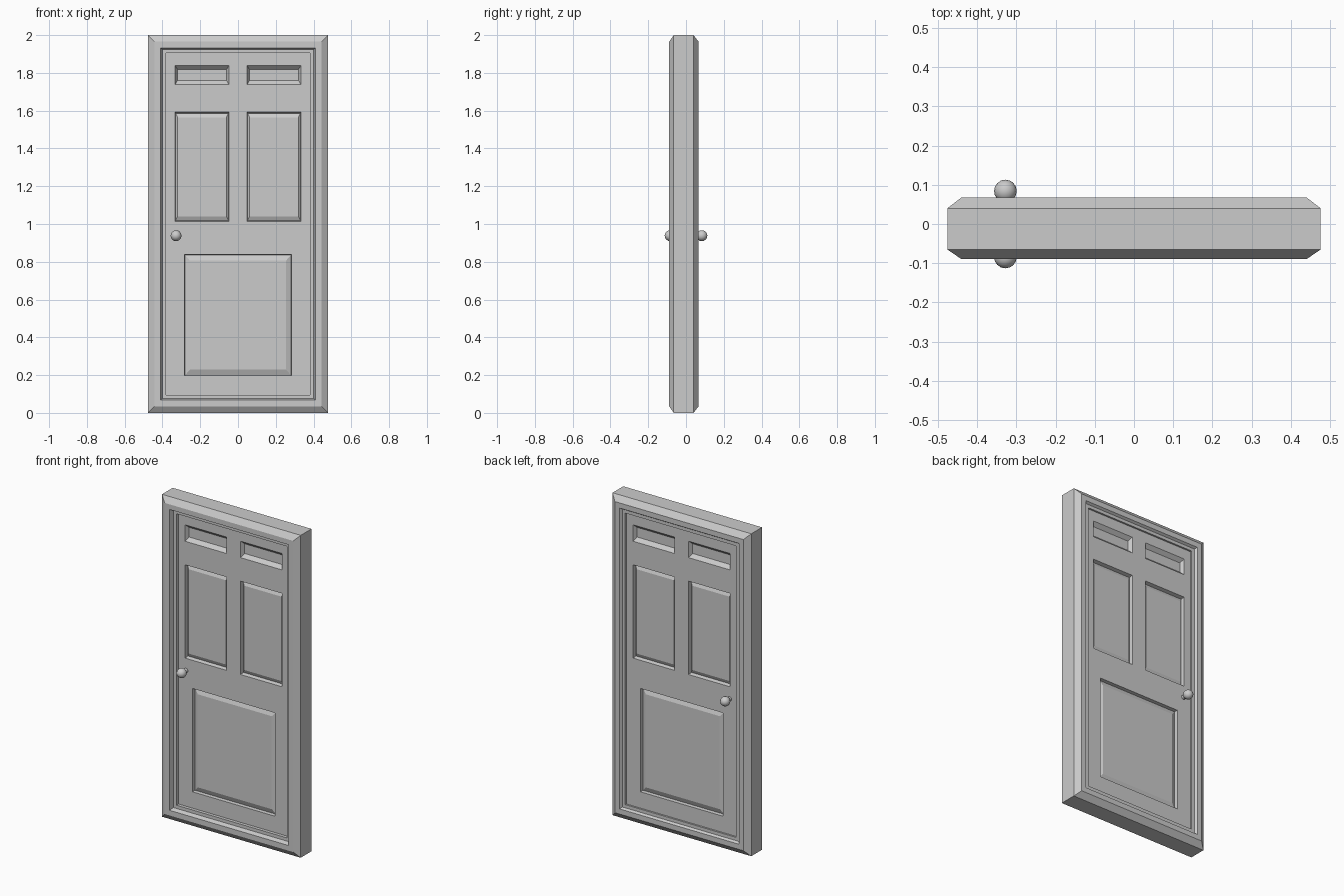
import bpy, bmesh, math
from mathutils import Matrix

if "Cube" in bpy.data.objects:
    bpy.data.objects.remove(bpy.data.objects["Cube"])


def finish(name, bm):
    bmesh.ops.recalc_face_normals(bm, faces=bm.faces)
    me = bpy.data.meshes.new(name)
    bm.to_mesh(me)
    bm.free()
    ob = bpy.data.objects.new(name, me)
    bpy.context.collection.objects.link(ob)
    return ob


def rect(bm, x0, x1, z0, z1, y, ix=0.0, iz=0.0):
    """Rectangle of four vertices, inset by ix and iz."""
    return [bm.verts.new((x, y, z)) for x, z in (
        (x0 + ix, z0 + iz), (x1 - ix, z0 + iz), (x1 - ix, z1 - iz), (x0 + ix, z1 - iz))]


def bridge(bm, a, b):
    for i in range(4):
        j = (i + 1) % 4
        bm.faces.new((a[i], a[j], b[j], b[i]))


def stack(bm, rings):
    """Closed solid from a series of rectangular rings."""
    for a, b in zip(rings, rings[1:]):
        bridge(bm, a, b)
    bm.faces.new(rings[0])
    bm.faces.new(rings[-1])


# Frame: stepped moulding section (inset, y) carried round the rectangle
section = [(0, -.065), (.035, -.089), (.067, -.089), (.076, -.062), (.096, -.062),
           (.096, .053), (.076, .053), (.067, .067), (.035, .067), (0, .04)]
bm = bmesh.new()
rings = [rect(bm, -.476, .476, 0, 2, y, i, i) for i, y in section]
for k in range(len(rings)):
    bridge(bm, rings[k], rings[(k + 1) % len(rings)])
finish("door_frame", bm)

# Door leaf
D = .042
bm = bmesh.new()
stack(bm, [rect(bm, -.384, .384, .096, 1.908, y) for y in (-D, D)])
door = finish("door_leaf", bm)

# Panel recesses: outline, then steps of (x inset, z inset, depth)
small = [(0, 0, 0), (.012, .021, .022)]
tall = [(0, 0, 0), (.003, .006, .022), (.014, .028, .012)]
wide = [(0, 0, 0), (.002, .002, .022), (.029, .032, .01)]
panels = [(-.333, -.048, 1.738, 1.84, small), (.048, .333, 1.738, 1.84, small),
          (-.333, -.048, 1.013, 1.592, tall), (.048, .333, 1.013, 1.592, tall),
          (-.283, .283, .197, .838, wide)]
bm = bmesh.new()
for side in (-1, 1):
    for x0, x1, z0, z1, steps in panels:
        loops = [rect(bm, x0, x1, z0, z1, side * (D + .02))]
        loops += [rect(bm, x0, x1, z0, z1, side * (D - d), ix, iz) for ix, iz, d in steps]
        stack(bm, loops)
cutter = finish("panel_cutter", bm)
cutter.hide_render = True
cutter.hide_set(True)
mod = door.modifiers.new("panels", 'BOOLEAN')
mod.operation = 'DIFFERENCE'
mod.solver = 'EXACT'
mod.object = cutter

# Knobs on both faces, each a ball on a short neck
for side, label in ((-1, "front"), (1, "back")):
    bm = bmesh.new()
    turn = Matrix.Rotation(math.pi / 2, 4, 'X')
    bmesh.ops.create_uvsphere(bm, u_segments=16, v_segments=8, radius=.029,
                              matrix=Matrix.Translation((-.328, side * .084, .938)) @ turn)
    bmesh.ops.create_cone(bm, cap_ends=True, segments=12, radius1=.014, radius2=.014, depth=.035,
                          matrix=Matrix.Translation((-.328, side * .052, .938)) @ turn)
    knob = finish(label + "_knob", bm)
    bpy.ops.object.select_all(action='DESELECT')
    bpy.context.view_layer.objects.active = knob
    knob.select_set(True)
    bpy.ops.object.shade_smooth_by_angle(angle=math.radians(50))
